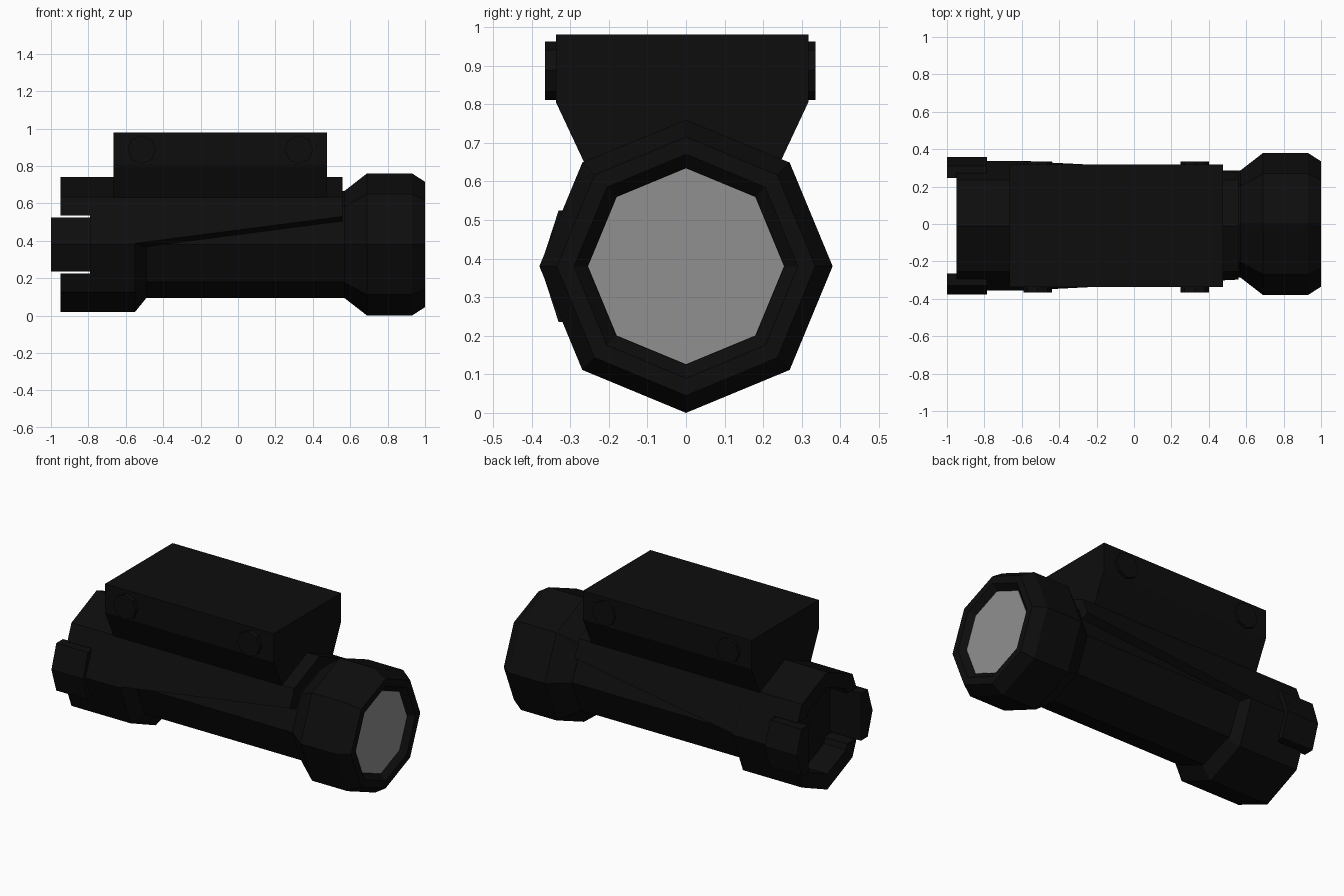
import bpy, bmesh, math

old = bpy.data.objects.get("Cube")
if old:
    bpy.data.objects.remove(old, do_unlink=True)


def material(name, value):
    mat = bpy.data.materials.new(name)
    mat.use_nodes = True
    colour = (value, value, value, 1)
    mat.diffuse_color = colour
    mat.node_tree.nodes["Principled BSDF"].inputs["Base Color"].default_value = colour
    return mat


BLACK = material("matte black", 0.004)
GLASS = material("grey lens", 0.28)
AXIS_Z = 0.38      # height of the light's axis
SHIFT = -0.01      # sideways offset of the housing


def loft(name, rings, mat=BLACK, cap=True):
    """Join matching rings of points with quads and close the two ends."""
    bm = bmesh.new()
    rows = [[bm.verts.new(p) for p in ring] for ring in rings]
    n = len(rows[0])
    for a, b in zip(rows, rows[1:]):
        for i in range(n):
            j = (i + 1) % n
            bm.faces.new((a[i], a[j], b[j], b[i]))
    if cap:
        bm.faces.new(rows[0][::-1])
        bm.faces.new(rows[-1])
    bmesh.ops.recalc_face_normals(bm, faces=bm.faces)
    mesh = bpy.data.meshes.new(name)
    bm.to_mesh(mesh)
    bm.free()
    mesh.materials.append(mat)
    obj = bpy.data.objects.new(name, mesh)
    bpy.context.collection.objects.link(obj)
    return obj


def octagon(x, r, shift=0, squash=1):
    return [(x, shift + squash * r * math.cos(k * math.pi / 4),
             AXIS_Z + r * math.sin(k * math.pi / 4)) for k in range(8)]


def turned(name, profile, mat=BLACK, shift=0, squash=1):
    return loft(name, [octagon(x, r, shift, squash) for x, r in profile], mat)


def extrude_x(name, outline, x0, x1):
    return loft(name, [[(x, y, z) for y, z in outline] for x in (x0, x1)])


# Main tube and flared head with a recessed lens
turned("main_tube", [(-0.6, 0.285), (0.6, 0.285)])
turned("head", [(0.57, 0.287), (0.69, 0.38), (0.93, 0.38), (1.0, 0.335),
                (1.0, 0.29), (0.965, 0.255)])
turned("lens", [(0.96, 0.254), (0.968, 0.254)], GLASS)

# Hollow tail collar, slotted on both sides for the switches
tail = turned("tail_collar", [(-0.8, 0.265), (-0.95, 0.265), (-0.95, 0.36),
                              (-0.55, 0.36), (-0.49, 0.286)],
              shift=SHIFT, squash=0.96)
slot = [(-0.5, AXIS_Z - 0.155), (0.5, AXIS_Z - 0.155),
        (0.5, AXIS_Z + 0.155), (-0.5, AXIS_Z + 0.155)]
cutter = extrude_x("slot_cutter", slot, -1.1, -0.79)
cutter.hide_render = True
cut = tail.modifiers.new("slots", "BOOLEAN")
cut.operation = "DIFFERENCE"
cut.solver = "EXACT"
cut.object = cutter
bpy.context.view_layer.objects.active = tail
bpy.ops.object.modifier_apply(modifier=cut.name)
bpy.data.objects.remove(cutter, do_unlink=True)

# Switch paddles, one each side
for side, label in ((1, "left"), (-1, "right")):
    outline = [(SHIFT + side * y, AXIS_Z + dz) for y, dz in
               ((0.255, -0.145), (0.32, -0.145), (0.367, 0),
                (0.32, 0.145), (0.255, 0.145))]
    extrude_x(label + "_switch_paddle", outline, -1.0, -0.785)


# Upper shell with a lower edge that rises toward the head
def shell_ring(x, edge_z, edge_y):
    half = [(edge_y - 0.055, edge_z - 0.025), (edge_y, edge_z), (0.2445, 0.6346)]
    outline = half + [(0, 0.74)] + [(-y, z) for y, z in reversed(half)]
    return [(x, SHIFT + y, z) for y, z in outline]


loft("upper_shell", [shell_ring(-0.56, 0.385, 0.344), shell_ring(0.56, 0.53, 0.287)])

# Rail mount block
half = [(0.245, 0.63), (0.327, 0.805), (0.327, 0.98)]
extrude_x("rail_mount", [(SHIFT + y, z) for y, z in half] +
          [(SHIFT - y, z) for y, z in reversed(half)], -0.665, 0.477)

# Cross bolts through the mount
for x, label in ((-0.515, "rear"), (0.325, "front")):
    rings = [[(x + 0.076 * math.cos(k * math.pi / 4), y,
               0.887 + 0.076 * math.sin(k * math.pi / 4)) for k in range(8)]
             for y in (-0.365, 0.335)]
    loft(label + "_cross_bolt", rings)
